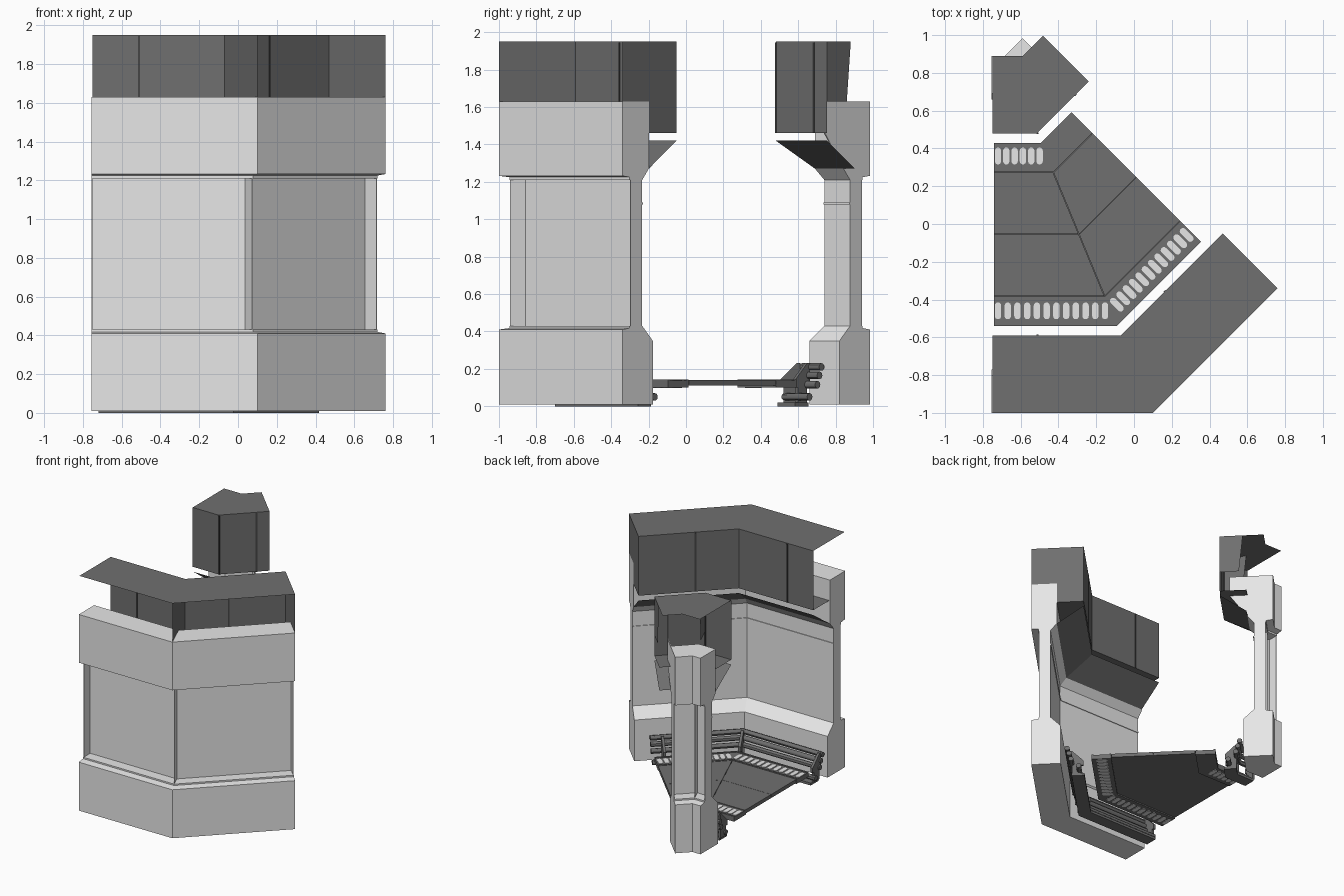
import bpy, bmesh, math

cube = bpy.data.objects.get("Cube")
if cube:
    bpy.data.objects.remove(cube, do_unlink=True)

WIDTH = 1.89          # corridor width, outer face to outer face
R = math.sqrt(0.5)
CX, CY = 0.10, -1.0   # outer corner of the bend


def material(name, v):
    m = bpy.data.materials.new(name)
    m.use_nodes = True
    c = (v, v, v, 1)
    m.diffuse_color = c
    b = m.node_tree.nodes["Principled BSDF"]
    b.inputs["Base Color"].default_value = c
    b.inputs["Roughness"].default_value = 0.8
    return m


LIGHT = material("light grey wall", 0.80)
DARK = material("dark grey metal", 0.16)
SEAM = material("black seam", 0.06)


# Cross-section planes: each maps depth d from the outer wall to x, y
def first(x):
    return lambda d: (x, CY + d)


def miter(off=0.0):
    return lambda d: (CX - math.tan(math.pi / 8) * d + off, CY + d)


def second(s):
    return lambda d: (CX + R * (s - d), CY + R * (s + d))


def finish(name, bm, mat, smooth=False):
    bmesh.ops.recalc_face_normals(bm, faces=bm.faces[:])
    me = bpy.data.meshes.new(name)
    bm.to_mesh(me)
    bm.free()
    me.materials.append(mat)
    ob = bpy.data.objects.new(name, me)
    bpy.context.collection.objects.link(ob)
    if smooth:
        bpy.ops.object.select_all(action="DESELECT")
        ob.select_set(True)
        bpy.context.view_layer.objects.active = ob
        bpy.ops.object.shade_smooth_by_angle()


def loft(name, stations, profile, mat, closed=True, smooth=False):
    """Sweep a (depth, z) profile through planes; one plane gives a flat face."""
    bm = bmesh.new()
    rings = [[bm.verts.new((*st(d), z)) for d, z in profile] for st in stations]
    n = len(profile)
    for a, b in zip(rings, rings[1:]):
        for i in range(n if closed else n - 1):
            j = (i + 1) % n
            bm.faces.new((a[i], a[j], b[j], b[i]))
    if closed:
        bm.faces.new(rings[0])
        if len(rings) > 1:
            bm.faces.new(rings[-1][::-1])
    finish(name, bm, mat, smooth)


def rect(d0, d1, z0, z1):
    return [(d0, z0), (d1, z0), (d1, z1), (d0, z1)]


def circle(d, z, r, n=12):
    return [(d + r * math.cos(i * math.tau / n), z + r * math.sin(i * math.tau / n))
            for i in range(n)]


WALL = [(0, .01), (0, .41), (.055, .418), (.055, .43), (.142, .43), (.142, 1.21),
        (.055, 1.21), (.055, 1.225), (0, 1.232), (0, 1.63), (.2, 1.63), (.2, 1.27),
        (.15, 1.21), (.15, .43), (.23, .35), (.23, .01)]
PIPES = [(.27, .21), (.285, .165), (.30, .115), (.36, .05)]
BRACKET = [(.28, .10), (.28, .23), (.30, .23), (.39, .14), (.39, .10)]

for side in ("outer", "inner"):
    outer = side == "outer"

    def flip(profile):
        return profile if outer else [(WIDTH - d, z) for d, z in profile]

    wall_end = .933 if outer else .915
    dark_end = .933 if outer else 1.0
    run = [first(-.755), miter(), second(wall_end)]
    dark_run = [first(-.75), miter(), second(dark_end)]

    # Light wall with recessed back, end plates and picture rail
    loft(side + "_wall", run, flip(WALL), LIGHT)
    for label, a, b in (("left", first(-.755), first(-.75)),
                        ("middle", miter(-.004), miter()),
                        ("right", second(wall_end - .004), second(wall_end))):
        loft(f"{side}_{label}_rib", [a, b], flip(rect(.06, .142, .43, 1.21)), LIGHT)
    loft(side + "_rail", run, flip(rect(.148, .156, 1.08, 1.09)), LIGHT)

    # Dark upper fascia: open-backed panels, underside and sloped soffit
    loft(side + "_fascia", dark_run,
         flip([(.2, 1.46), (.41, 1.46), (.41, 1.95)]), DARK, closed=False)
    loft(side + "_sloped_soffit", dark_run,
         flip([(.41, 1.42), (.2, 1.27)]), DARK, closed=False)
    # Panel seams
    s = .5 if outer else .9
    for label, a, b in (("first", first(-.517), first(-.505)),
                        ("second", second(s - .006), second(s + .006))):
        loft(f"{side}_{label}_seam", [a, b], flip(rect(.406, .414, 1.46, 1.945)), SEAM)

    # Pipes, their brackets and the foot rail
    pipe_run = [first(-.74), miter(), second(.82)]
    for i, (d, z) in enumerate(PIPES):
        loft(f"{side}_pipe_{i + 1}", pipe_run, flip(circle(d, z, .02)), DARK, smooth=True)
    loft(side + "_foot_rail", [first(-.72), miter(), second(.75)],
         flip(rect(.30, .40, 0, .02)), DARK)
    for label, a, b in (("left", first(-.73), first(-.71)),
                        ("middle", miter(-.012), miter(.012)),
                        ("right", second(.72), second(.74))):
        loft(f"{side}_{label}_bracket", [a, b], flip(BRACKET), DARK)
        loft(f"{side}_{label}_stem", [a, b], flip(rect(.30, .37, .02, .10)), DARK)

    # Floor edge tray with raised rims
    tray_run = [first(-.74), miter(), second(.82)]
    loft(side + "_floor_tray", tray_run, flip(rect(.46, .615, .10, .137)), DARK)
    for d in (.46, .60):
        loft(f"{side}_tray_rim_{int(d * 100)}", tray_run,
             flip(rect(d, d + .015, .10, .142)), DARK)

    # Floor slabs, split at the bend and along the middle
    slab = flip(rect(.618, .944, .115, .14))
    loft(side + "_first_floor_slab", [first(-.74), miter(-.0015)], slab, DARK)
    loft(side + "_second_floor_slab", [miter(.0015), second(.82)], slab, DARK)

# Partitions closing the right end of each fascia
TALL = [(0, 1.95), (.41, 1.95), (.41, 1.46), (.2, 1.46), (.2, 1.63), (0, 1.63)]
SHORT = [(1.48, 1.95), (1.66, 1.95), (1.63, 1.63), (1.48, 1.63)]
loft("outer_middle_partition", [miter()], TALL, DARK)
loft("outer_end_partition", [second(.933)], TALL, DARK)
loft("inner_middle_partition", [miter()], SHORT, DARK)
loft("inner_end_partition", [second(1.0)], SHORT, DARK)
# Light plate bridging the inner wall end and its fascia
loft("inner_end_plate", [second(.907), second(.915)],
     [(1.55, 1.46), (1.55, 1.63), (1.69, 1.63), (1.69, 1.29), (1.66, 1.31)], LIGHT)

# Dark tops
loft("outer_top", [first(-.75), miter(), second(.933)],
     [(0, 1.95), (.41, 1.95)], DARK, closed=False)
loft("inner_first_top", [first(-.75), lambda d: (-.513 - .19 * (d - 1.48), CY + d)],
     [(1.48, 1.95), (1.89, 1.95)], DARK, closed=False)
loft("inner_second_top", [miter(), second(1.0)],
     [(1.48, 1.95), (1.824, 1.95)], DARK, closed=False)

# Plate beneath the floor slabs
loft("floor_underlay", [first(-.74), miter(), second(.82)],
     rect(.615, 1.275, .11, .116), DARK)


# Rounded light slots in the floor trays
def slots(name, plane, starts, d0, d1, w=.017):
    bm = bmesh.new()
    for s in starts:
        outline = []
        for k in range(12):
            a = math.pi * (k % 6) / 5 + (0 if k < 6 else math.pi)
            d = (d1 - w if k < 6 else d0 + w) + w * math.sin(a)
            outline.append(plane(s + w * math.cos(a))(d))
        low = [bm.verts.new((x, y, .097)) for x, y in outline]
        high = [bm.verts.new((x, y, .141)) for x, y in outline]
        bm.faces.new(low)
        bm.faces.new(high)
        for i in range(12):
            j = (i + 1) % 12
            bm.faces.new((low[i], low[j], high[j], high[i]))
    finish(name, bm, LIGHT)


slots("outer_first_slots", first, [-.72 + .0515 * i for i in range(12)], .495, .585)
slots("outer_second_slots", second, [.27 + .0475 * i for i in range(12)], .495, .585)
slots("inner_first_slots", first, [-.72 + .044 * i for i in range(6)], 1.315, 1.405)
